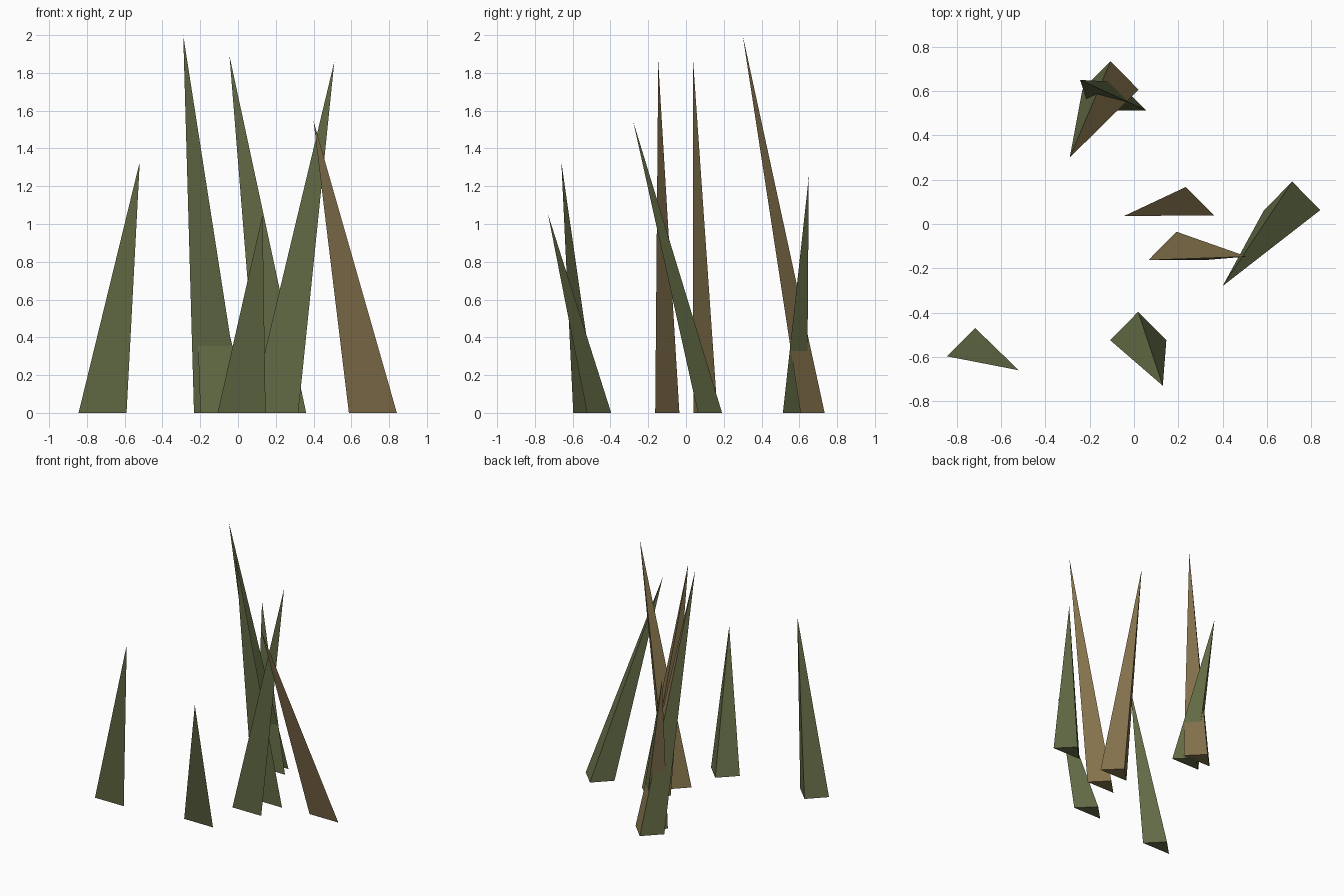
import bpy

if "Cube" in bpy.data.objects:
    bpy.data.objects.remove(bpy.data.objects["Cube"])

# Two flat colours
def make_material(name, rgb):
    mat = bpy.data.materials.new(name)
    mat.diffuse_color = (*rgb, 1.0)
    mat.use_nodes = True
    mat.node_tree.nodes["Principled BSDF"].inputs["Base Color"].default_value = mat.diffuse_color
    return mat

materials = [make_material("grass green", (0.122, 0.144, 0.058)),
             make_material("dry brown", (0.231, 0.168, 0.072))]
GREEN, BROWN = 0, 1

HALF_WIDTH, DEPTH = 0.127, 0.128  # shared triangular footprint


def blade(name, base, tip, front, right_back, left_back):
    """Three-sided spike; base is the middle of its front ground edge."""
    x, y = base
    verts = [(x - HALF_WIDTH, y, 0), (x + HALF_WIDTH, y, 0), (x, y + DEPTH, 0), tip]
    faces = [(0, 1, 3), (1, 2, 3), (2, 0, 3), (0, 2, 1)]
    mesh = bpy.data.meshes.new(name)
    mesh.from_pydata(verts, [], faces)
    for mat in materials:
        mesh.materials.append(mat)
    for poly, index in zip(mesh.polygons, (front, right_back, left_back, right_back)):
        poly.material_index = index
    obj = bpy.data.objects.new(name, mesh)
    bpy.context.collection.objects.link(obj)


# Fully green blades at the front
blade("left_blade", (-0.717, -0.597), (-0.52, -0.66, 1.33), GREEN, GREEN, GREEN)
blade("front_blade", (0.019, -0.524), (0.13, -0.73, 1.05), GREEN, GREEN, GREEN)

# Green blades with dry backs in the middle
blade("middle_front_blade", (0.192, -0.163), (0.51, -0.147, 1.86), GREEN, BROWN, BROWN)
blade("middle_back_blade", (0.234, 0.039), (-0.045, 0.036, 1.89), GREEN, BROWN, BROWN)

# Right blade with a dry front
blade("right_blade", (0.714, 0.063), (0.40, -0.28, 1.545), BROWN, GREEN, GREEN)

# Crossing pair at the back
blade("tall_back_blade", (-0.106, 0.606), (-0.29, 0.30, 2.0), GREEN, BROWN, GREEN)
blade("short_back_blade", (-0.072, 0.513), (-0.243, 0.65, 1.25), GREEN, GREEN, BROWN)
